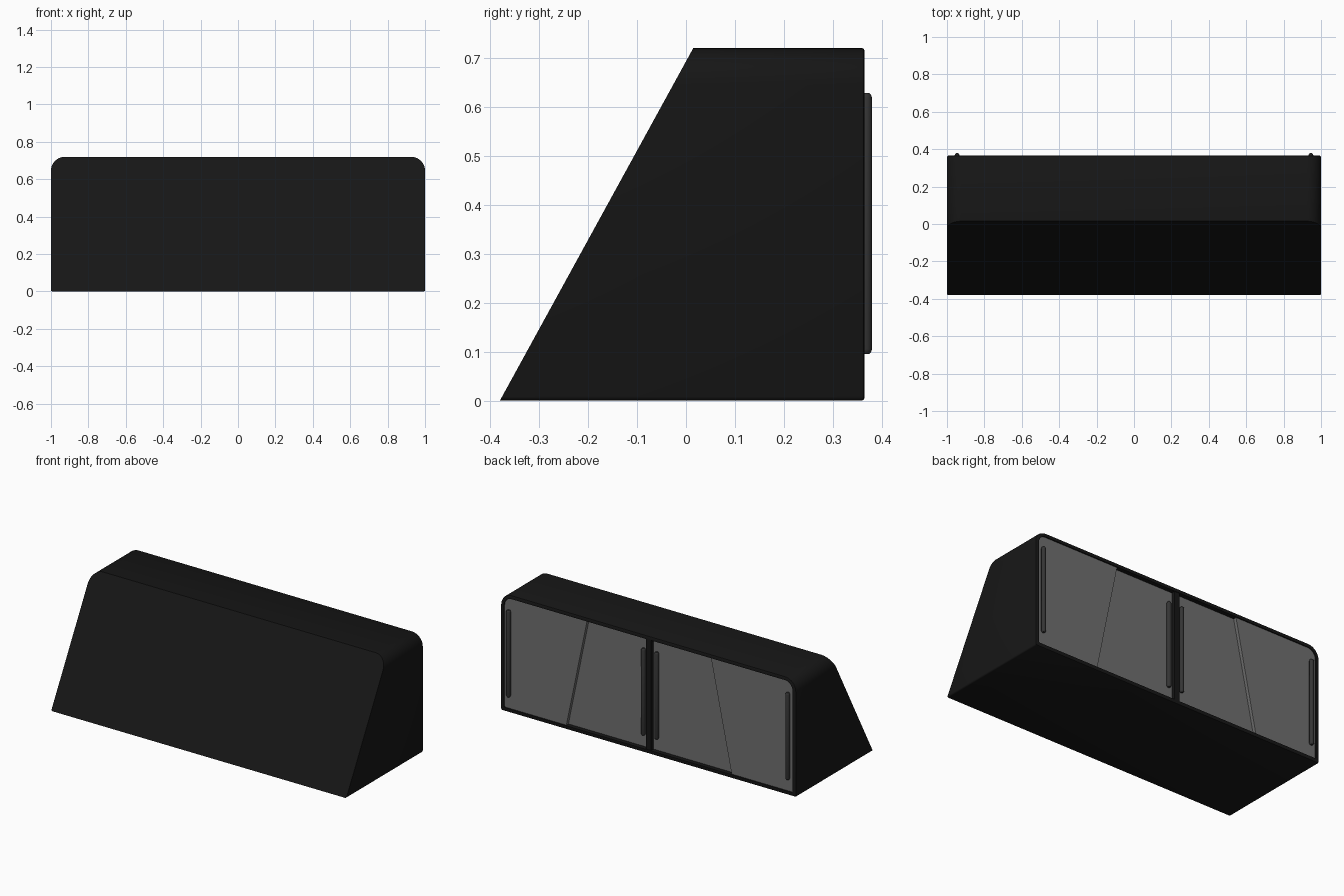
import bpy, bmesh
from math import sin, cos, pi

if "Cube" in bpy.data.objects:
    bpy.data.objects.remove(bpy.data.objects["Cube"])

H, BACK = 0.72, 0.365
RIM = 0.022


def material(name, v):
    m = bpy.data.materials.new(name)
    m.diffuse_color = (v, v, v, 1)
    m.use_nodes = True
    m.node_tree.nodes["Principled BSDF"].inputs["Base Color"].default_value = m.diffuse_color
    return m


BLACK = material("black_shell", 0.008)
GREY = material("grey_door", 0.16)
DARK = material("dark_handle", 0.035)


def finish(bm, name, mat, smooth=True):
    bmesh.ops.recalc_face_normals(bm, faces=bm.faces)
    me = bpy.data.meshes.new(name)
    bm.to_mesh(me)
    bm.free()
    me.materials.append(mat)
    ob = bpy.data.objects.new(name, me)
    bpy.context.collection.objects.link(ob)
    if smooth:
        bpy.ops.object.select_all(action='DESELECT')
        ob.select_set(True)
        bpy.context.view_layer.objects.active = ob
        bpy.ops.object.shade_smooth_by_angle(angle=0.6)
    return ob


def half_outline(d):
    """Right half of the rounded outline (bottom to top), inset by d."""
    pts = []
    for r, cz, a0, n in ((0.008, 0.008 + d, -pi / 2, 3), (0.075 - d, H - 0.075, 0, 10)):
        for i in range(n + 1):
            a = a0 + pi / 2 * i / n
            pts.append((1 - d - r + r * cos(a), cz + r * sin(a)))
    return pts


def outline(d):
    h = half_outline(d)
    return h + [(-x, z) for x, z in reversed(h)]


def loft(bm, rings):
    rings = [[bm.verts.new(p) for p in r] for r in rings]
    n = len(rings[0])
    for a, b in zip(rings, rings[1:]):
        for i in range(n):
            j = (i + 1) % n
            bm.faces.new((a[i], a[j], b[j], b[i]))
    bm.faces.new(rings[0])
    bm.faces.new(rings[-1])


def slab(name, pts, y0, y1, mat):
    bm = bmesh.new()
    loft(bm, [[(x, y, z) for x, z in pts] for y in (y0, y1)])
    return finish(bm, name, mat)


# Shell: sloped front, rounded top corners, softened rim, recess in the back
bm = bmesh.new()
rings = [[(x, -0.38 + 0.395 * z / H, z) for x, z in outline(0)]]
for d, y in ((0, BACK - 0.006), (0.002, BACK - 0.002), (0.006, BACK), (RIM, BACK), (RIM, 0.32)):
    rings.append([(x, y, z) for x, z in outline(d)])
loft(bm, rings)
finish(bm, "cabinet_shell", BLACK)

# Centre post between the two door pairs
lo, hi = RIM, H - RIM
slab("centre_post", [(-0.017, lo), (0.017, lo), (0.017, hi), (-0.017, hi)], 0.315, 0.361, BLACK)


def handle(name, x, y):
    """Upright round bar with softened ends."""
    bm = bmesh.new()
    r = 0.013
    levels = ((0.095, 0.007), (0.099, 0.011), (0.105, r), (0.618, r), (0.624, 0.011), (0.628, 0.007))
    loft(bm, [[(x + q * cos(2 * pi * i / 16), y + q * sin(2 * pi * i / 16), z)
               for i in range(16)] for z, q in levels])
    finish(bm, name, DARK)


for s, side in ((1, "right"), (-1, "left")):
    # Outer sliding door, in front, with slanted inner edge
    pts = half_outline(RIM) + [(0.42, hi), (0.56, lo)]
    slab("outer_door_" + side, [(s * x, z) for x, z in pts], 0.338, 0.358, GREY)
    # Inner sliding door, set one step deeper
    pts = [(0.017, lo), (0.60, lo), (0.46, hi), (0.017, hi)]
    slab("inner_door_" + side, [(s * x, z) for x, z in pts], 0.318, 0.338, GREY)
    handle("outer_handle_" + side, s * 0.946, 0.367)
    handle("inner_handle_" + side, s * 0.045, 0.348)
